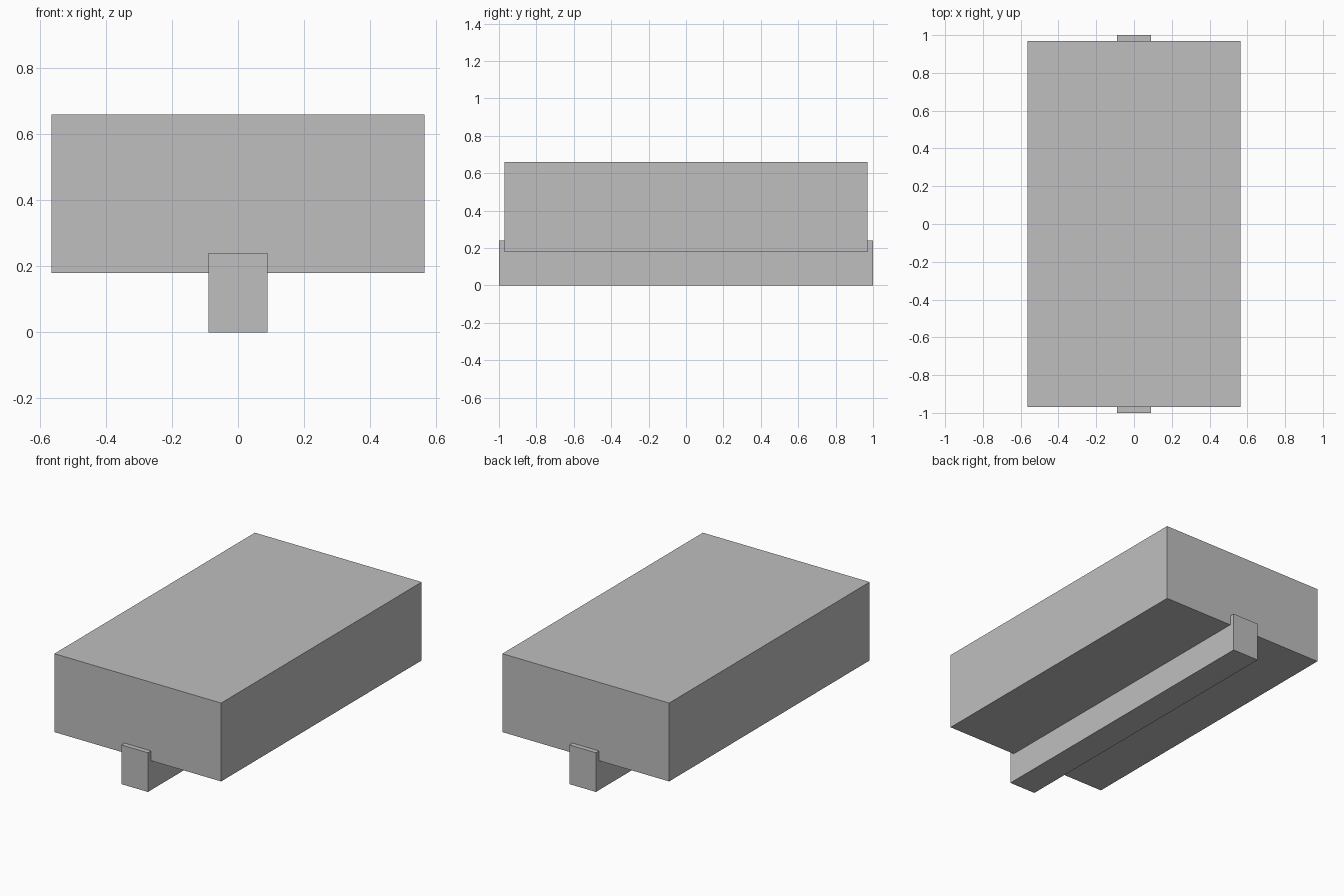
import bpy

# Remove the default object
default = bpy.data.objects.get("Cube")
if default:
    bpy.data.objects.remove(default, do_unlink=True)

# Single plain grey material
grey = bpy.data.materials.new("plain grey")
grey.use_nodes = True
colour = (0.52, 0.52, 0.52, 1)
grey.diffuse_color = colour
grey.node_tree.nodes["Principled BSDF"].inputs["Base Color"].default_value = colour


def add_box(name, width, depth, bottom, top):
    """Add a centred box spanning the given heights."""
    bpy.ops.mesh.primitive_cube_add(size=1, location=(0, 0, (bottom + top) / 2))
    box = bpy.context.object
    box.name = name
    box.scale = (width, depth, top - bottom)
    bpy.ops.object.transform_apply(location=False, rotation=False, scale=True)
    box.data.materials.append(grey)
    return box


# Wide block resting over a narrow rail that pokes out at both ends
add_box("main_block", 1.13, 1.94, 0.18, 0.66)
add_box("bottom_rail", 0.18, 2.0, 0, 0.24)
